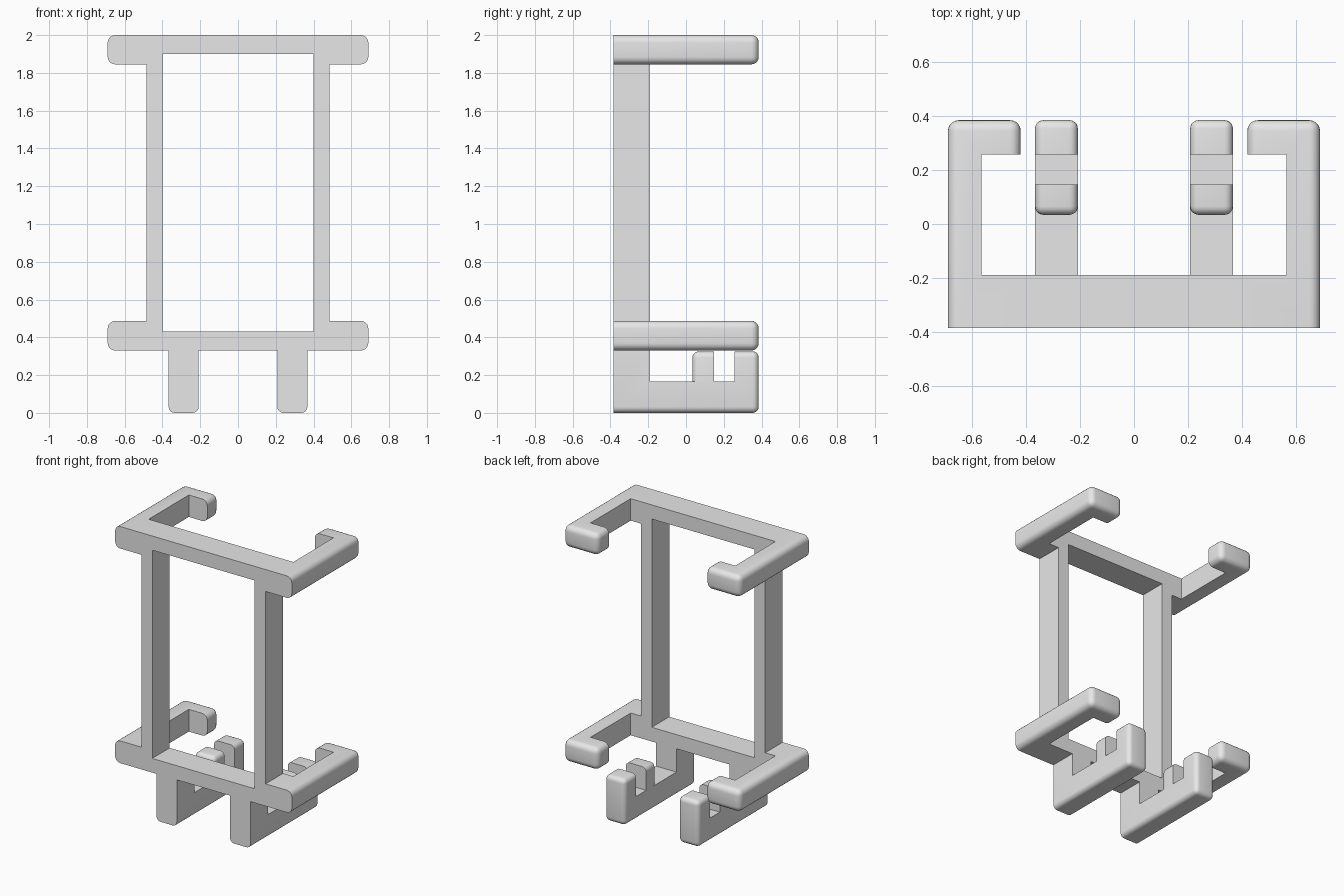
import bpy, bmesh
from mathutils import Vector

cube = bpy.data.objects.get("Cube")
if cube:
    bpy.data.objects.remove(cube, do_unlink=True)

grey = bpy.data.materials.new("plain_grey")
grey.use_nodes = True
grey.diffuse_color = (0.8, 0.8, 0.8, 1)
grey.node_tree.nodes["Principled BSDF"].inputs["Base Color"].default_value = (0.8, 0.8, 0.8, 1)

FRONT, BACK, WEB = -0.385, 0.385, -0.19   # frame front, clip back, frame back
LIP = 0.258                               # inner side of the hooked ends
SPAN, OPENING = 0.69, 0.40                # half widths


def near(a, b):
    return abs(a - b) < 1e-4


def prism(name, outline, axis, low, high, rounded=None, radius=0.0, mirror=True):
    """Extrude an outline along x or z, round the chosen edges, mirror in x."""
    def place(p, d):
        return Vector((p[0], p[1], d)) if axis == "z" else Vector((d, p[0], p[1]))
    bm = bmesh.new()
    face = bm.faces.new([bm.verts.new(place(p, low)) for p in outline])
    ext = bmesh.ops.extrude_face_region(bm, geom=[face])["geom"]
    shift = place((0, 0), high - low)
    bmesh.ops.translate(bm, vec=shift, verts=[v for v in ext if isinstance(v, bmesh.types.BMVert)])
    bmesh.ops.recalc_face_normals(bm, faces=bm.faces)
    if rounded:
        edges = [e for e in bm.edges if rounded(e.verts[0].co, e.verts[1].co)]
        bmesh.ops.bevel(bm, geom=edges, offset=radius, segments=5, profile=0.5, affect="EDGES")
        bmesh.ops.recalc_face_normals(bm, faces=bm.faces)
    mesh = bpy.data.meshes.new(name)
    bm.to_mesh(mesh)
    bm.free()
    mesh.materials.append(grey)
    obj = bpy.data.objects.new(name, mesh)
    bpy.context.collection.objects.link(obj)
    if mirror:
        obj.modifiers.new("Mirror", "MIRROR").use_clip = True
    bpy.ops.object.select_all(action="DESELECT")
    obj.select_set(True)
    bpy.context.view_layer.objects.active = obj
    bpy.ops.object.shade_smooth_by_angle(angle=0.6)
    return obj


def box(x0, x1, y0, y1):
    return [(x0, y0), (x1, y0), (x1, y1), (x0, y1)]


# Edges of the clip's outer side, back and tip are rounded
def clip_edges(a, b):
    outer = near(a.x, SPAN) and near(b.x, SPAN)
    back = near(a.y, BACK) and near(b.y, BACK)
    tip = near(a.x, 0.42) and near(b.x, 0.42) and not near(a.y, b.y)
    front = near(a.y, FRONT) and near(b.y, FRONT)
    return (outer or back or tip) and not front


# Edges of the hook's underside, back and end top are rounded
def hook_edges(a, b):
    under = near(a.z, 0) and near(b.z, 0)
    back = near(a.y, BACK) and near(b.y, BACK)
    top = near(a.z, 0.325) and near(b.z, 0.325) and not near(a.y, b.y)
    front = near(a.y, FRONT) and near(b.y, FRONT)
    return (under or back or top) and not front


# The tooth keeps its rear and base edges square
def tooth_edges(a, b):
    rear = near(a.y, 0.147) and near(b.y, 0.147)
    base = near(a.z, 0.165) and near(b.z, 0.165)
    along = near(a.y, 0.034) and near(b.y, 0.034)
    top = near(a.z, 0.325) and near(b.z, 0.325)
    return (along or top) and not rear and not base


# Clips with inward lips, one pair above and one below
clip = [(OPENING, FRONT), (SPAN, FRONT), (SPAN, BACK), (0.42, BACK),
        (0.42, LIP), (0.565, LIP), (0.565, WEB), (OPENING, WEB)]
prism("top_clips", clip, "z", 1.845, 2.0, clip_edges, 0.04)
prism("bottom_clips", clip, "z", 0.33, 0.487, clip_edges, 0.04)

# Cross bars and uprights around the opening
bar = box(-OPENING, OPENING, FRONT, WEB)
prism("top_bar", bar, "z", 1.9, 2.0, mirror=False)
prism("bottom_bar", bar, "z", 0.33, 0.43, mirror=False)
prism("uprights", box(OPENING, 0.485, FRONT, WEB), "z", 0.487, 1.845)

# Hooks below, each with a small tooth
hook = [(FRONT, 0), (BACK, 0), (BACK, 0.325), (LIP, 0.325),
        (LIP, 0.165), (WEB, 0.165), (WEB, 0.33), (FRONT, 0.33)]
prism("hooks", hook, "x", 0.208, 0.367, hook_edges, 0.032)
prism("hook_teeth", box(0.034, 0.147, 0.165, 0.325), "x", 0.208, 0.367, tooth_edges, 0.032)
